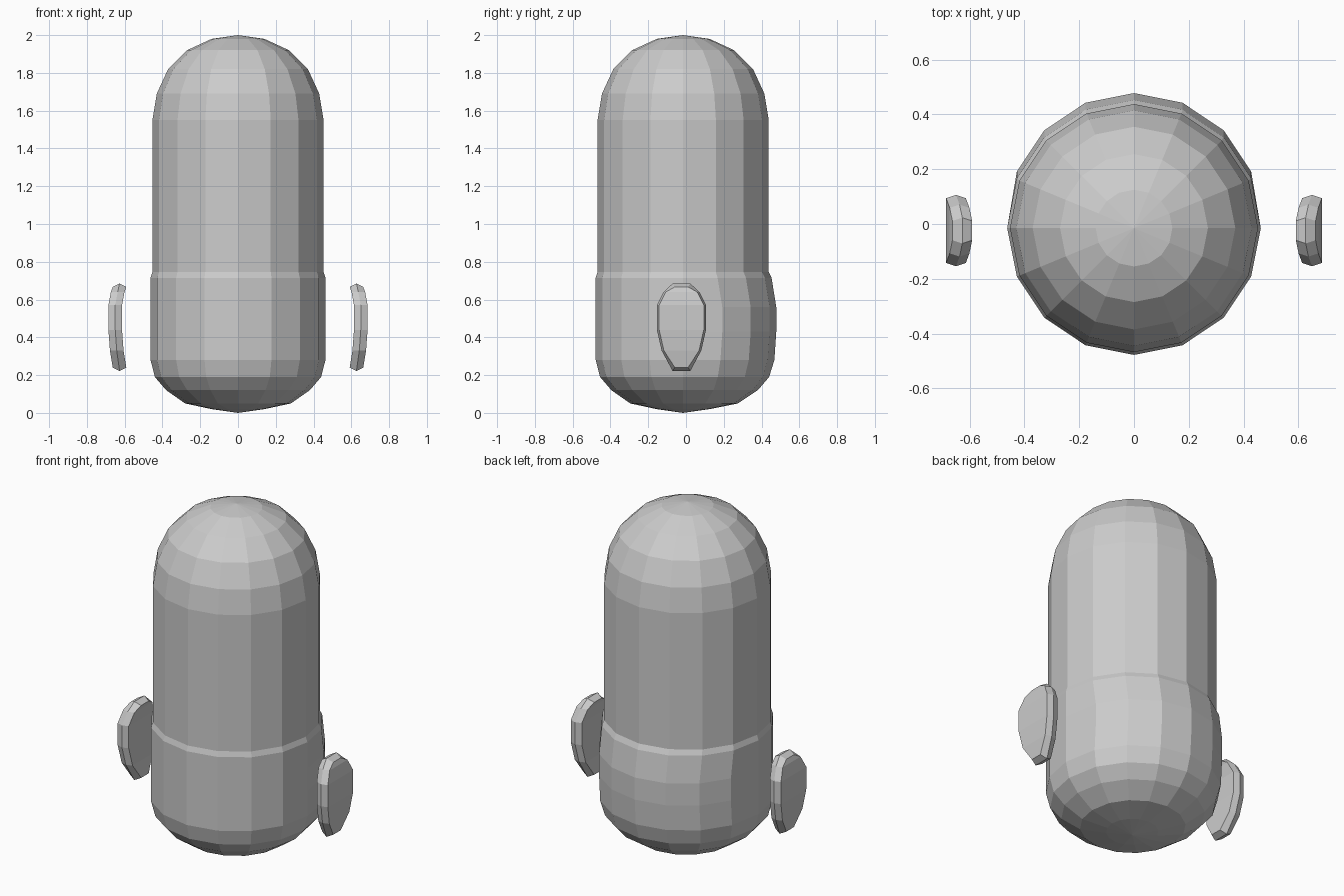
import bpy, bmesh
from math import sin, cos, pi

cube = bpy.data.objects.get("Cube")
if cube:
    bpy.data.objects.remove(cube, do_unlink=True)

grey = bpy.data.materials.new("plain_grey")
grey.use_nodes = True
colour = (0.6, 0.6, 0.6, 1)
grey.diffuse_color = colour
grey.node_tree.nodes["Principled BSDF"].inputs["Base Color"].default_value = colour


def finish(name, bm):
    bmesh.ops.recalc_face_normals(bm, faces=bm.faces)
    mesh = bpy.data.meshes.new(name)
    bm.to_mesh(mesh)
    bm.free()
    mesh.materials.append(grey)
    obj = bpy.data.objects.new(name, mesh)
    bpy.context.collection.objects.link(obj)


def loft(bm, loops):
    for a, b in zip(loops, loops[1:]):
        n = len(a)
        for i in range(n):
            j = (i + 1) % n
            bm.faces.new((a[i], a[j], b[j], b[i]))


# Capsule body: height, radius, backward bulge of each ring
SIDES, CENTRE_Y = 16, -0.015
rings = [
    (0.02, 0.14, 0), (0.05, 0.28, 0.01), (0.12, 0.38, 0.015),
    (0.19, 0.44, 0.015), (0.28, 0.463, 0.02), (0.43, 0.463, 0.03),
    (0.56, 0.463, 0.03), (0.715, 0.463, 0.005), (0.745, 0.453, 0),
    (1.55, 0.453, 0), (1.69, 0.43, 0), (1.82, 0.37, 0),
    (1.92, 0.27, 0), (1.98, 0.14, 0),
]
bm = bmesh.new()
loops = []
for z, r, bulge in rings:
    loop = []
    for i in range(SIDES):
        a = 2 * pi * i / SIDES
        back = bulge if sin(a) > 0.01 else 0
        loop.append(bm.verts.new((r * cos(a), CENTRE_Y + r * sin(a) + back, z)))
    loops.append(loop)
loft(bm, loops)
for z, loop in ((0, loops[0]), (2, loops[-1])):
    pole = bm.verts.new((0, CENTRE_Y, z))
    for i in range(SIDES):
        bm.faces.new((loop[i], loop[(i + 1) % SIDES], pole))
finish("body", bm)

# Floating curved hands: height, distance from centre, half width, rim pull
rows = [
    (0.222, 0.627, 0.047, 0.018), (0.33, 0.642, 0.105, 0),
    (0.44, 0.65, 0.13, 0), (0.57, 0.65, 0.13, 0),
    (0.64, 0.637, 0.095, 0), (0.685, 0.627, 0.047, -0.018),
]
THICK = 0.036
section = [(1, -1), (0, -1), (-1, -1), (-1, 1), (0, 1), (1, 1)]
for name, side in (("left_hand", 1), ("right_hand", -1)):
    bm = bmesh.new()
    loops = []
    for z, x, w, pull in rows:
        loops.append([
            bm.verts.new((side * (x + THICK * depth),
                          -0.024 + edge * (w - 0.012 * abs(depth)),
                          z + pull * abs(depth)))
            for depth, edge in section])
    loft(bm, loops)
    for p in (loops[0], loops[-1]):
        bm.faces.new((p[0], p[1], p[4], p[5]))
        bm.faces.new((p[1], p[2], p[3], p[4]))
    finish(name, bm)
